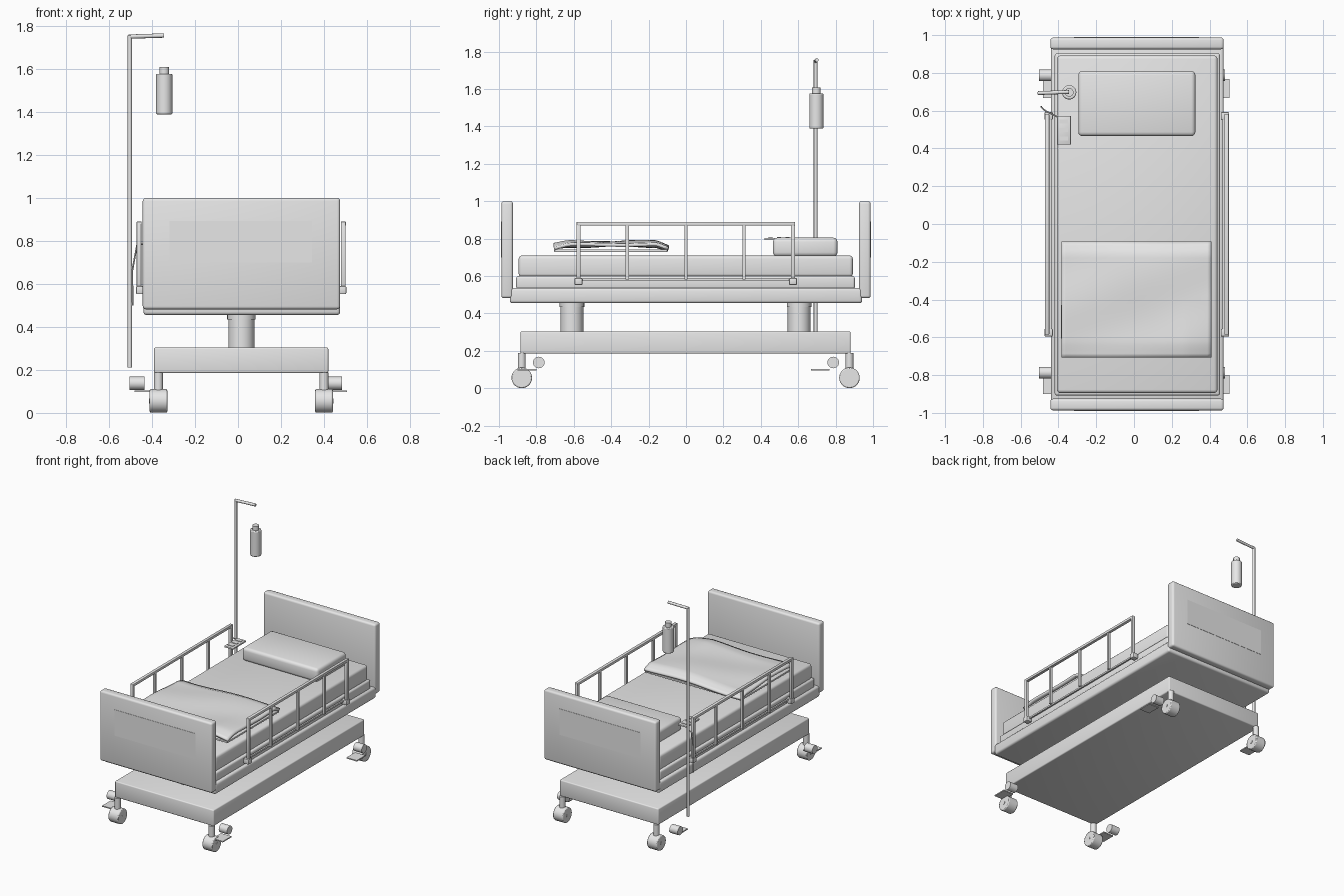
import bpy, bmesh, math
from mathutils import Vector

if "Cube" in bpy.data.objects:
    bpy.data.objects.remove(bpy.data.objects["Cube"])

grey = bpy.data.materials.new("light_grey")
grey.diffuse_color = (0.8, 0.8, 0.8, 1)
grey.use_nodes = True
grey.node_tree.nodes["Principled BSDF"].inputs["Base Color"].default_value = grey.diffuse_color
CX = 0.016  # bed centre line


def finish(ob, smooth=True):
    ob.data.materials.append(grey)
    if smooth:
        bpy.ops.object.select_all(action='DESELECT')
        ob.select_set(True)
        bpy.context.view_layer.objects.active = ob
        bpy.ops.object.shade_smooth_by_angle(angle=math.radians(35))
    return ob


def box(name, x0, x1, y0, y1, z0, z1, bevel=0.0, segs=3):
    """Box given by its limits, with optional rounded edges."""
    lo, hi = Vector((x0, y0, z0)), Vector((x1, y1, z1))
    bm = bmesh.new()
    bmesh.ops.create_cube(bm, size=1)
    for v in bm.verts:
        v.co = Vector(((lo + hi) / 2)[i] + v.co[i] * (hi - lo)[i] for i in range(3))
    if bevel:
        bmesh.ops.bevel(bm, geom=bm.edges[:], offset=bevel, segments=segs,
                        profile=0.5, affect='EDGES')
    me = bpy.data.meshes.new(name)
    bm.to_mesh(me)
    bm.free()
    ob = bpy.data.objects.new(name, me)
    bpy.context.collection.objects.link(ob)
    return finish(ob, bevel > 0)


def rod(name, a, b, r, sides=24, bevel=0.0):
    """Cylinder between two points."""
    a, b = Vector(a), Vector(b)
    bpy.ops.mesh.primitive_cylinder_add(vertices=sides, radius=r, depth=(b - a).length,
                                        location=(a + b) / 2)
    ob = bpy.context.object
    ob.name = name
    ob.rotation_euler = (b - a).to_track_quat('Z', 'Y').to_euler()
    if bevel:
        m = ob.modifiers.new("round", 'BEVEL')
        m.width, m.segments, m.limit_method = bevel, 2, 'ANGLE'
    return finish(ob)


# Base and lifting columns
box("base", -0.39, 0.42, -0.885, 0.88, 0.185, 0.305, 0.008)
for y in (-0.61, 0.605):
    rod("column_sleeve", (CX, y, 0.30), (CX, y, 0.435), 0.061, 32)
    rod("column_collar", (CX, y, 0.435), (CX, y, 0.46), 0.066, 32)

# Bed frame, deck and mattress
box("frame", -0.44, 0.475, -0.942, 0.942, 0.455, 0.537, 0.015)
box("deck", -0.42, 0.455, -0.908, 0.903, 0.53, 0.60, 0.012)
box("mattress", -0.408, 0.442, -0.895, 0.892, 0.595, 0.71, 0.018)
box("pillow", -0.295, 0.325, 0.465, 0.81, 0.705, 0.805, 0.022)

# End boards with thin outer panels
for s, name in ((-1, "foot_board"), (1, "head_board")):
    ya, yb = sorted((s * 0.925, s * 0.987))
    box(name, -0.443, 0.475, ya, yb, 0.482, 1.0, 0.014)
    ya, yb = sorted((s * 0.985, s * 0.989))
    box(name + "_panel", -0.318, 0.345, ya, yb, 0.70, 0.892)

# Side rails
for x, out in ((-0.46, -1), (0.49, 1)):
    box("rail_top", x - 0.012, x + 0.012, -0.585, 0.583, 0.87, 0.89, 0.004, 2)
    for y in (-0.575, 0.572):
        box("rail_end_post", x - 0.011, x + 0.011, y - 0.011, y + 0.011, 0.57, 0.882, 0.004, 2)
        xa, xb = sorted((x + out * 0.014, x - out * 0.03))
        box("rail_bracket", xa, xb, y - 0.021, y + 0.021, 0.552, 0.59, 0.006, 2)
    for y in (-0.314, 0, 0.31):
        box("rail_bar", x - 0.008, x + 0.008, y - 0.009, y + 0.009, 0.582, 0.878)
    box("rail_lower", x - 0.006 - out * 0.016, x + 0.006 - out * 0.016,
        -0.575, 0.572, 0.575, 0.587)

# Castors with brake roller and pedal
for side, x in ((-1, -0.37), (1, 0.40)):
    for y in (-0.878, 0.874):
        rod("castor_wheel", (x - 0.041, y, 0.056), (x + 0.041, y, 0.056), 0.055, 28, 0.006)
        rod("castor_hub", (x - 0.043, y, 0.056), (x + 0.043, y, 0.056), 0.012, 12)
        rod("castor_stem", (x, y, 0.10), (x, y, 0.188), 0.021, 16)
        yr = -0.787 if y < 0 else 0.787
        xr = -0.47 if side < 0 else 0.449
        rod("brake_roller", (xr - 0.034, yr, 0.138), (xr + 0.034, yr, 0.138), 0.031, 24)
        yp = -0.85 if y < 0 else 0.717
        xp = -0.44 if side < 0 else 0.464
        box("brake_pedal", xp - 0.042, xp + 0.042, yp - 0.05, yp + 0.05, 0.096, 0.104)

# Drip stand with hanging bottle
rod("drip_pole", (-0.503, 0.693, 0.21), (-0.503, 0.693, 1.755), 0.01, 12)
rod("drip_arm", (-0.508, 0.693, 1.75), (-0.345, 0.699, 1.755), 0.01, 12)
rod("bottle", (-0.343, 0.697, 1.388), (-0.343, 0.697, 1.577), 0.038, 20, 0.006)
rod("bottle_neck", (-0.343, 0.697, 1.57), (-0.343, 0.697, 1.608), 0.023, 16)

# Hand control with buttons and cable
box("hand_control", -0.407, -0.334, 0.42, 0.573, 0.792, 0.804, 0.003, 2)
for y in (0.452, 0.497, 0.542):
    box("control_button", -0.394, -0.35, y - 0.011, y + 0.011, 0.803, 0.808)
cable = bpy.data.curves.new("control_cable", 'CURVE')
cable.dimensions = '3D'
cable.bevel_depth, cable.bevel_resolution = 0.004, 1
pts = [(-0.39, 0.56, 0.796), (-0.47, 0.60, 0.78), (-0.492, 0.62, 0.66), (-0.49, 0.62, 0.50)]
sp = cable.splines.new('POLY')
sp.points.add(len(pts) - 1)
for p, co in zip(sp.points, pts):
    p.co = (*co, 1)
cable.materials.append(grey)
bpy.context.collection.objects.link(bpy.data.objects.new("control_cable", cable))

# Folded blanket: flat lower layer and rumpled upper layer
box("blanket_lower", -0.382, 0.408, -0.705, -0.10, 0.728, 0.742, 0.004, 2)
bpy.ops.mesh.primitive_grid_add(x_subdivisions=36, y_subdivisions=28, size=1,
                                location=(0.013, -0.40, 0))
blanket = bpy.context.object
blanket.name = "blanket_upper"
for v in blanket.data.vertices:
    u, w = v.co.x * 2, v.co.y * 2
    droop = 0.022 * max(0, w - 0.8) / 0.2 + 0.014 * max(0, -w - 0.75) / 0.25
    corner = 0.02 * max(0, u - 0.65) / 0.35 * max(0, -w)
    v.co = (u * 0.397, w * 0.308,
            0.781 + 0.008 * math.sin(3.2 * u + 1.2 * w) + 0.005 * math.sin(4 * w - 2 * u)
            - droop - corner)
m = blanket.modifiers.new("thickness", 'SOLIDIFY')
m.thickness, m.offset = 0.018, -1
finish(blanket)
